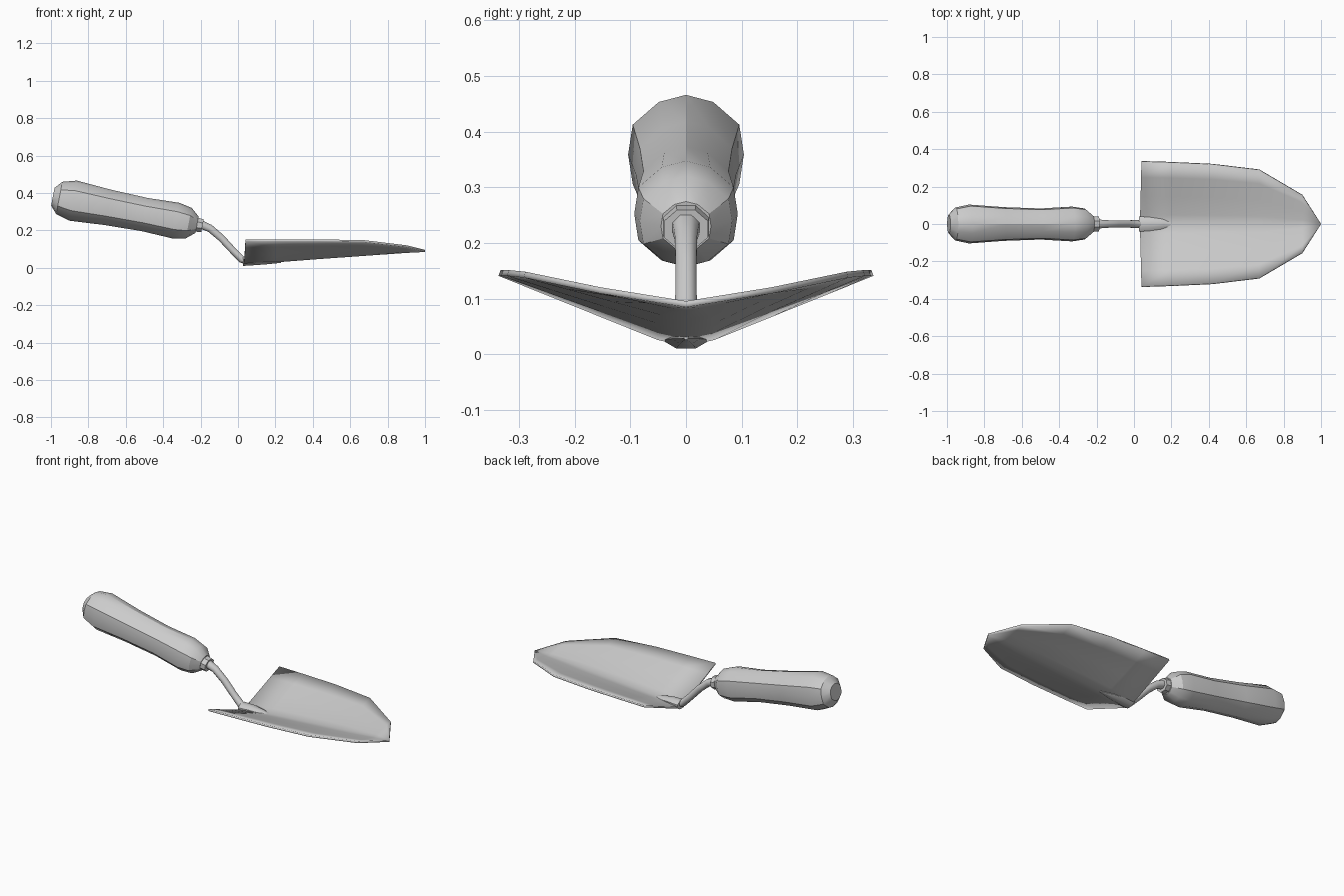
import bpy, bmesh, math
from mathutils import Vector

cube = bpy.data.objects.get("Cube")
if cube:
    bpy.data.objects.remove(cube, do_unlink=True)

grey = bpy.data.materials.new("plain_grey")
grey.use_nodes = True
GREY = (0.6, 0.6, 0.6, 1)
grey.diffuse_color = GREY
grey.node_tree.nodes["Principled BSDF"].inputs["Base Color"].default_value = GREY


def finish(name, bm, angle):
    bmesh.ops.recalc_face_normals(bm, faces=bm.faces)
    mesh = bpy.data.meshes.new(name)
    bm.to_mesh(mesh)
    bm.free()
    obj = bpy.data.objects.new(name, mesh)
    bpy.context.collection.objects.link(obj)
    mesh.materials.append(grey)
    bpy.ops.object.select_all(action="DESELECT")
    obj.select_set(True)
    bpy.context.view_layer.objects.active = obj
    bpy.ops.object.shade_smooth_by_angle(angle=math.radians(angle))
    return obj


def loft(name, section, stations, angle=30):
    """Skin a section along stations (x, z, half width, half height, pitch in degrees)."""
    bm = bmesh.new()
    rings = []
    for x, z, w, h, pitch in stations:
        a = math.radians(pitch)
        up = Vector((-math.sin(a), 0, math.cos(a)))
        rings.append([bm.verts.new(Vector((x, v * w, z)) + up * (u * h)) for v, u in section])
    n = len(section)
    for r, s in zip(rings, rings[1:]):
        for i in range(n):
            j = (i + 1) % n
            bm.faces.new((r[i], r[j], s[j], s[i]))
    bm.faces.new(rings[0])
    bm.faces.new(rings[-1])
    return finish(name, bm, angle)


def polygon(n):
    return [(math.sin(2 * math.pi * (i + 0.5) / n), math.cos(2 * math.pi * (i + 0.5) / n))
            for i in range(n)]


# Handle: squarish twelve-sided grip, waisted in the middle
quarter = [(0, 1), (0.47, 0.88), (0.92, 0.5), (1, 0)]
half = quarter + [(v, -u) for v, u in quarter[-2::-1]]
grip = half + [(-v, u) for v, u in half[-2:0:-1]]
PITCH = -11
axis = Vector((math.cos(math.radians(PITCH)), math.sin(math.radians(PITCH))))


def along(s, w, h):
    p = Vector((-0.99, 0.38)) + axis * s
    return p.x, p.y, w, h, PITCH


loft("handle", grip, [along(*s) for s in (
    (0, 0.05, 0.048), (0.035, 0.088, 0.088), (0.11, 0.104, 0.109),
    (0.3, 0.09, 0.096), (0.5, 0.083, 0.09), (0.67, 0.093, 0.097),
    (0.74, 0.083, 0.083), (0.785, 0.045, 0.045))])

# Collar between handle and neck
loft("collar", polygon(8), [along(0.77, 0.046, 0.042), along(0.815, 0.043, 0.038)])

# Bent neck
loft("neck", polygon(8), [
    (-0.2, 0.232, 0.027, 0.025, -15), (-0.15, 0.211, 0.022, 0.022, -32),
    (-0.09, 0.16, 0.02, 0.021, -43), (-0.03, 0.095, 0.021, 0.02, -48),
    (0.02, 0.045, 0.023, 0.021, -40), (0.06, 0.03, 0.024, 0.02, -10)], 50)

# Tapered socket lying in the blade's valley
loft("socket", polygon(8), [
    (0.028, 0.034, 0.044, 0.026, 0), (0.09, 0.036, 0.039, 0.024, 0),
    (0.16, 0.034, 0.028, 0.016, 0), (0.23, 0.03, 0.004, 0.004, 0)], 50)

# Blade: V-shaped sheet, stations are (x, half width, edge height, valley height)
outline = [(0.04, 0.335, 0.146, 0.011), (0.2, 0.33, 0.146, 0.027),
           (0.42, 0.32, 0.146, 0.045), (0.67, 0.29, 0.143, 0.064),
           (0.9, 0.155, 0.115, 0.083)]
STEPS = (-1, -0.75, -0.45, -0.15, 0, 0.15, 0.45, 0.75, 1)
bm = bmesh.new()
rows = []
for x, w, edge, low in outline:
    row = []
    for t in STEPS:
        rise = abs(t) if abs(t) > 0.1 else 0.06
        shift = 0.008 * abs(t) if x < 0.1 else 0
        row.append(bm.verts.new((x - 0.008 + shift if x < 0.1 else x, t * w, low + (edge - low) * rise)))
    rows.append(row)
tip = bm.verts.new((1, 0, 0.09))
for r, s in zip(rows, rows[1:]):
    for i in range(len(STEPS) - 1):
        bm.faces.new((r[i], r[i + 1], s[i + 1], s[i]))
for a, b in zip(rows[-1], rows[-1][1:]):
    bm.faces.new((a, b, tip))
blade = finish("blade", bm, 40)
plate = blade.modifiers.new("thickness", "SOLIDIFY")
plate.thickness = 0.011
plate.offset = 0
